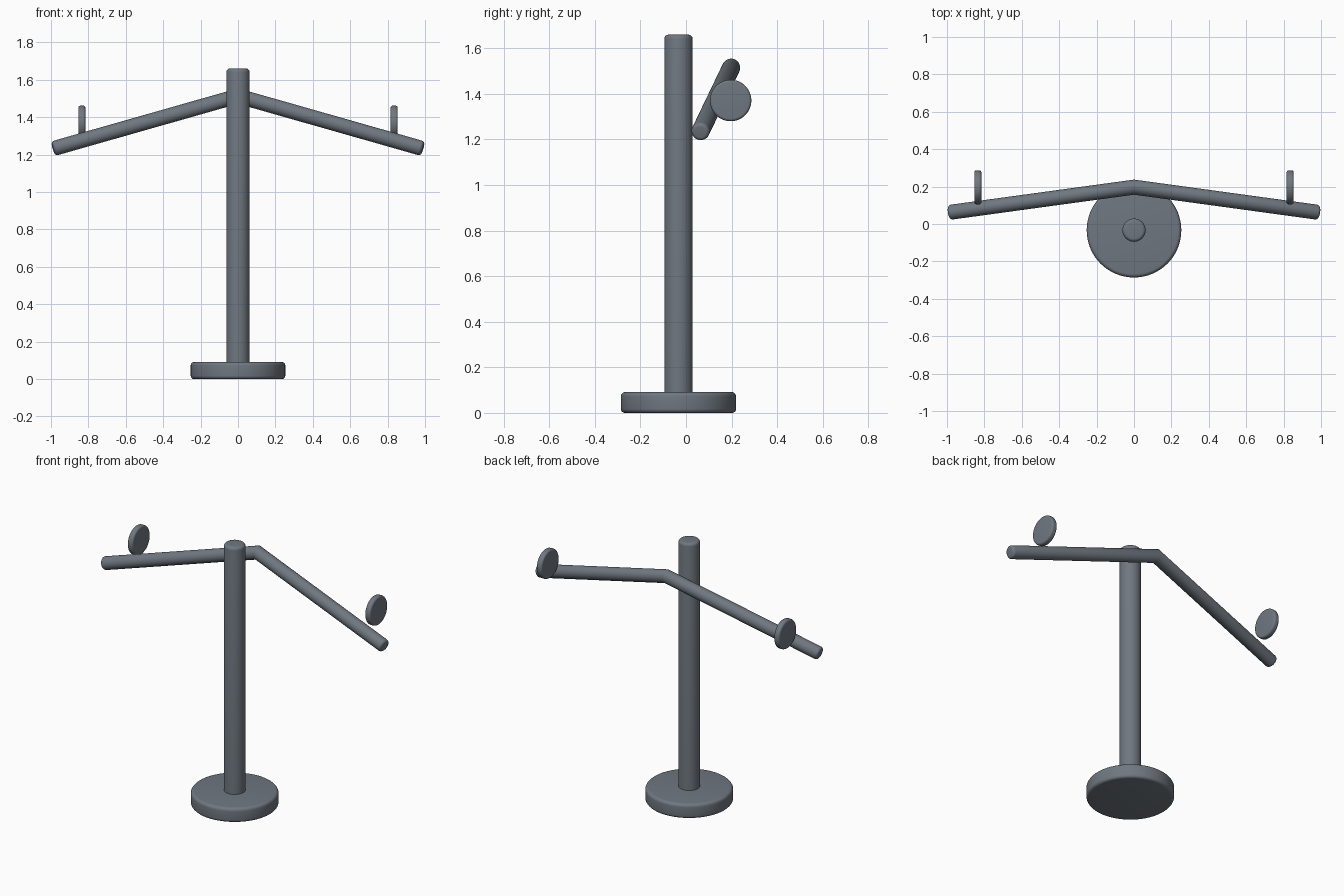
import bpy, bmesh, math
from mathutils import Vector

if "Cube" in bpy.data.objects:
    bpy.data.objects.remove(bpy.data.objects["Cube"])

grey = bpy.data.materials.new("slate_grey")
grey.diffuse_color = (0.16, 0.185, 0.215, 1)
grey.use_nodes = True
grey.node_tree.nodes["Principled BSDF"].inputs["Base Color"].default_value = grey.diffuse_color


def rod(name, start, end, radius, round_start, round_end, sides=48):
    """Lathed cylinder between two points with rounded rims."""
    start, end = Vector(start), Vector(end)
    axis = end - start
    length = axis.length
    turn = axis.to_track_quat('Z', 'Y')
    profile = []
    steps = 5
    for r, z0, s in ((round_start, 0, 1), (round_end, length, -1)):
        arc = []
        for i in range(steps + 1 if r else 1):
            a = math.pi / 2 * i / steps
            arc.append((radius - r + r * math.sin(a), z0 + s * (r - r * math.cos(a))))
        profile += arc if s == 1 else arc[::-1]
    bm = bmesh.new()
    rings = []
    for r, z in profile:
        rings.append([bm.verts.new(start + turn @ Vector((
            r * math.cos(2 * math.pi * k / sides), r * math.sin(2 * math.pi * k / sides), z)))
            for k in range(sides)])
    for low, high in zip(rings, rings[1:]):
        for k in range(sides):
            n = (k + 1) % sides
            bm.faces.new((low[k], low[n], high[n], high[k]))
    bm.faces.new(rings[0][::-1])
    bm.faces.new(rings[-1])
    bm.normal_update()
    mesh = bpy.data.meshes.new(name)
    bm.to_mesh(mesh)
    bm.free()
    mesh.materials.append(grey)
    ob = bpy.data.objects.new(name, mesh)
    bpy.context.collection.objects.link(ob)
    bpy.ops.object.select_all(action='DESELECT')
    ob.select_set(True)
    bpy.context.view_layer.objects.active = ob
    bpy.ops.object.shade_smooth_by_angle(angle=math.radians(30))
    return ob


# Round foot and upright post
rod("base", (0, -0.033, 0), (0, -0.033, 0.092), 0.253, 0.018, 0.02, 64)
rod("post", (0, -0.033, 0.05), (0, -0.033, 1.66), 0.062, 0, 0.018)

# Drooping crossbar: one arm run past the middle, cut at x = 0 and mirrored
apex, tip = Vector((0, 0.197, 1.513)), Vector((0.988, 0.062, 1.232))
arm = rod("crossbar", apex - (tip - apex) * 0.1, tip, 0.04, 0, 0.016)
bm = bmesh.new()
bm.from_mesh(arm.data)
bmesh.ops.bisect_plane(bm, geom=bm.verts[:] + bm.edges[:] + bm.faces[:],
                       plane_co=(0, 0, 0), plane_no=(1, 0, 0), clear_inner=True)
bm.to_mesh(arm.data)
bm.free()
mirror = arm.modifiers.new("mirror", 'MIRROR')
mirror.use_clip = True

# Upright discs near both arm ends
for side, x in (("left", -0.835), ("right", 0.835)):
    rod(side + "_disc", (x - 0.019, 0.196, 1.371), (x + 0.019, 0.196, 1.371), 0.091, 0.012, 0.012)
